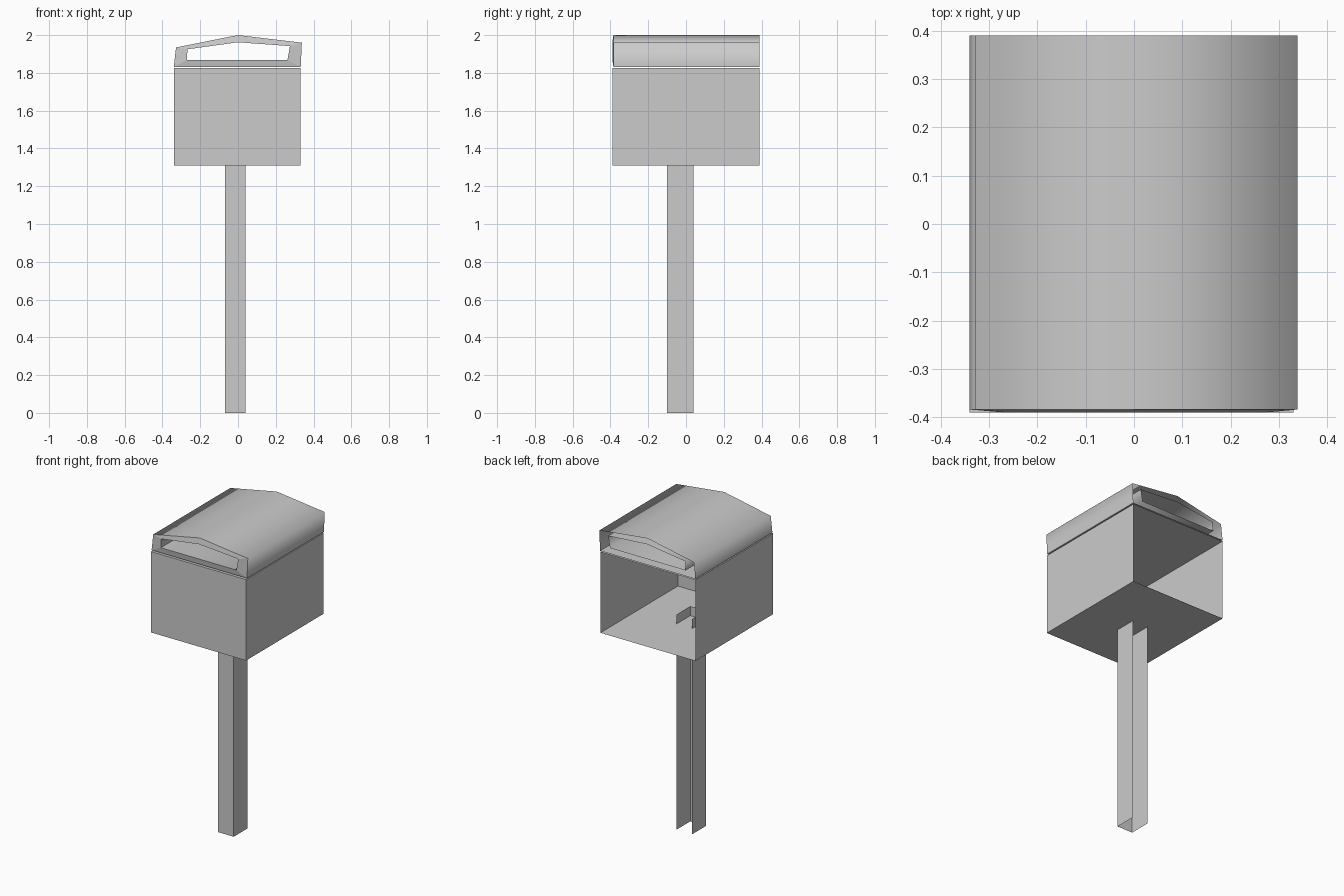
import bpy, math

if "Cube" in bpy.data.objects:
    bpy.data.objects.remove(bpy.data.objects["Cube"])

def make_object(name, verts, faces):
    mesh = bpy.data.meshes.new(name)
    mesh.from_pydata(verts, [], faces)
    mesh.update()
    obj = bpy.data.objects.new(name, mesh)
    bpy.context.collection.objects.link(obj)
    return obj

def open_box(name, x, y, z, capped):
    """Thin-walled box with an open back; capped adds floor and ceiling."""
    verts = [(px, py, pz) for pz in z
             for px, py in ((x[0], y[0]), (x[1], y[0]), (x[1], y[1]), (x[0], y[1]))]
    faces = [(0, 1, 5, 4), (1, 2, 6, 5), (3, 0, 4, 7)]
    if capped:
        faces += [(3, 2, 1, 0), (4, 5, 6, 7)]
    return make_object(name, verts, faces)

# Post: three-sided channel that pokes through the box floor
open_box("post", (-0.07, 0.04), (-0.10, 0.04), (0.0, 1.37), False)

# Box body, open at the back
open_box("box_body", (-0.34, 0.33), (-0.39, 0.39), (1.31, 1.825), True)

# Lid: outer skin, front frame and inner tunnel, open at the back
outer = [(-0.34, 1.832), (0.332, 1.832), (0.338, 1.96), (0.0, 2.0), (-0.328, 1.935)]
inner = [(-0.27, 1.868), (0.262, 1.868), (0.275, 1.942), (0.0, 1.962), (-0.268, 1.925)]
loops = [(outer, 0.39), (outer, -0.384), (inner, -0.39), (inner, 0.39)]
verts = [(x, y, z) for pts, y in loops for x, z in pts]
n = len(outer)
faces = [(r * n + i, (r + 1) * n + i, (r + 1) * n + (i + 1) % n, r * n + (i + 1) % n)
         for r in range(len(loops) - 1) for i in range(n)]
lid = make_object("lid", verts, faces)

# Soft shading over roof and sides, flat front frame
lid.data.shade_smooth()
lid.data.set_sharp_from_angle(angle=math.radians(87))
for poly in lid.data.polygons[n:2 * n]:
    poly.use_smooth = False
